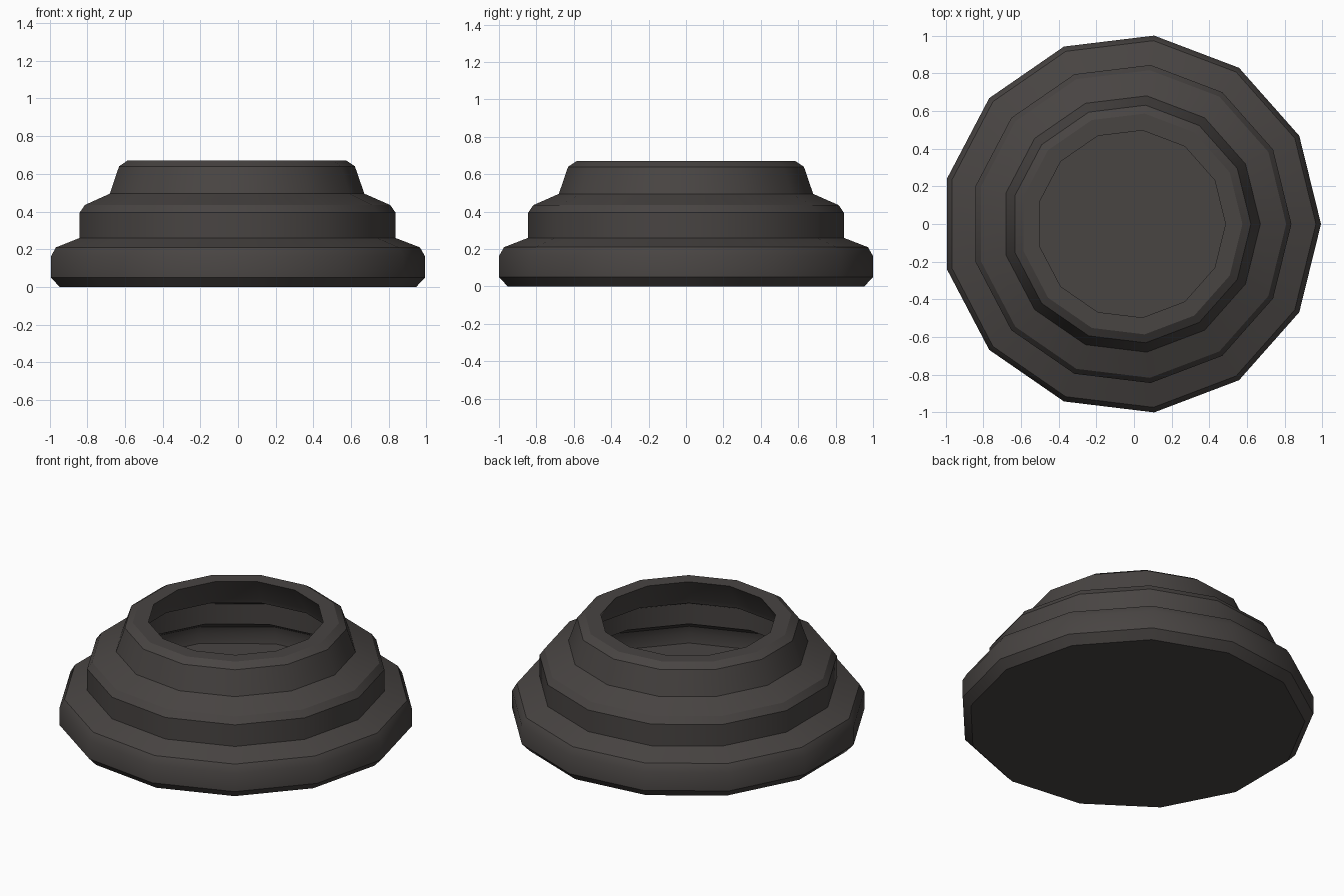
import bpy, bmesh, math

if "Cube" in bpy.data.objects:
    bpy.data.objects.remove(bpy.data.objects["Cube"])

SIDES = 13
OFFSET_X = -0.0146  # odd-sided ring: centres the bounding box

# closed bowl section (radius, height): outside going up, inside going down
PROFILE = [
    (0.96, 0.0), (1.007, 0.05), (1.007, 0.163), (0.98, 0.21),   # foot tier
    (0.85, 0.26), (0.85, 0.395), (0.822, 0.435),                # middle tier
    (0.685, 0.495), (0.635, 0.64), (0.59, 0.67),                # neck
    (0.50, 0.67), (0.59, 0.52), (0.60, 0.49),                   # inside neck
    (0.745, 0.42), (0.75, 0.29), (0.89, 0.21),                  # inside middle
    (0.905, 0.16), (0.90, 0.10),                                # inside foot
]

mat = bpy.data.materials.new("dark grey")
mat.diffuse_color = (0.065, 0.058, 0.055, 1)
mat.use_nodes = True
mat.node_tree.nodes["Principled BSDF"].inputs["Base Color"].default_value = mat.diffuse_color

# spin the section around z
bm = bmesh.new()
rings = []
for r, z in PROFILE:
    rings.append([bm.verts.new((r * math.cos(2 * math.pi * i / SIDES) + OFFSET_X,
                                r * math.sin(2 * math.pi * i / SIDES), z))
                  for i in range(SIDES)])
for low, high in zip(rings, rings[1:]):
    for i in range(SIDES):
        j = (i + 1) % SIDES
        bm.faces.new((low[i], low[j], high[j], high[i]))
bm.faces.new(rings[0][::-1])   # underside
bm.faces.new(rings[-1])        # inner floor
bmesh.ops.recalc_face_normals(bm, faces=bm.faces[:])

mesh = bpy.data.meshes.new("stepped_bowl")
bm.to_mesh(mesh)
bm.free()
mesh.materials.append(mat)
bowl = bpy.data.objects.new("stepped_bowl", mesh)
bpy.context.collection.objects.link(bowl)

# soft sides, crisp steps
bpy.context.view_layer.objects.active = bowl
bowl.select_set(True)
bpy.ops.object.shade_smooth_by_angle(angle=math.radians(30))
